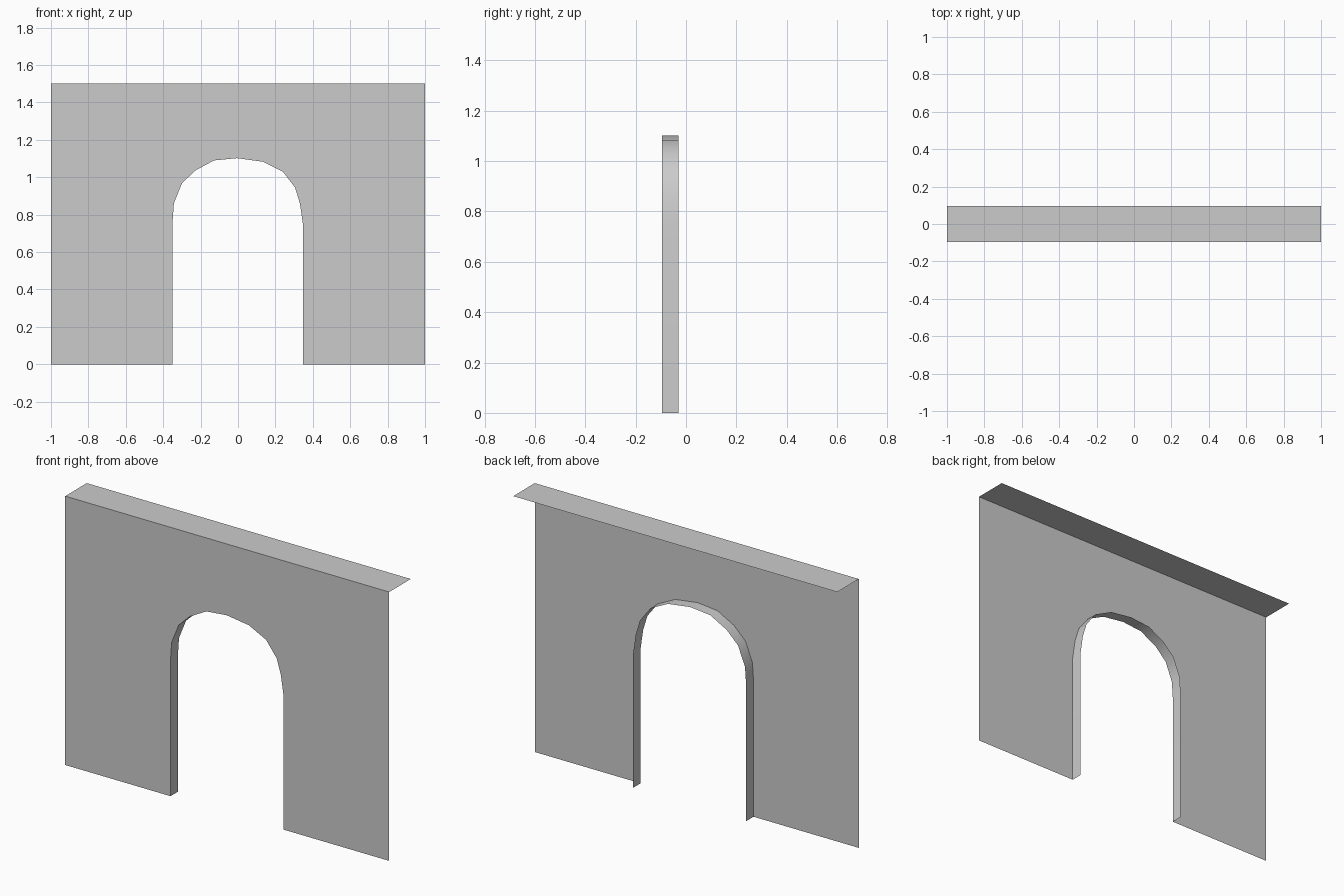
import bpy, bmesh

if "Cube" in bpy.data.objects:
    bpy.data.objects.remove(bpy.data.objects["Cube"])

FRONT, BACK, REVEAL = -0.095, 0.095, -0.03
HALF, HEIGHT = 1.0, 1.5

# Slightly irregular arch outline (x, z), left foot to right foot
ARCH = [(-0.35, 0), (-0.35, 0.76), (-0.343, 0.86), (-0.30, 0.967), (-0.23, 1.035),
        (-0.128, 1.09), (-0.005, 1.102), (0.133, 1.083), (0.24, 1.03),
        (0.305, 0.945), (0.331, 0.86), (0.347, 0.75), (0.347, 0)]


def make_object(name, bm):
    mesh = bpy.data.meshes.new(name)
    bm.to_mesh(mesh)
    bm.free()
    obj = bpy.data.objects.new(name, mesh)
    bpy.context.collection.objects.link(obj)
    return obj


def make_strip(name, side_a, side_b):
    bm = bmesh.new()
    a = [bm.verts.new(p) for p in side_a]
    b = [bm.verts.new(p) for p in side_b]
    for i in range(len(a) - 1):
        bm.faces.new((a[i], a[i + 1], b[i + 1], b[i]))
    return make_object(name, bm)


# Wall front, one sheet with the doorway cut out
outline = [(-HALF, 0)] + ARCH + [(HALF, 0), (HALF, HEIGHT), (-HALF, HEIGHT)]
bm = bmesh.new()
wall = bm.faces.new([bm.verts.new((x, FRONT, z)) for x, z in outline])
wall.normal_update()
if wall.normal.y > 0:
    wall.normal_flip()
bmesh.ops.triangulate(bm, faces=[wall])
make_object("wall_front", bm)

# Reveal lining the doorway
reveal = make_strip("arch_reveal", [(x, FRONT, z) for x, z in ARCH],
                    [(x, REVEAL, z) for x, z in ARCH])
bpy.context.view_layer.objects.active = reveal
reveal.select_set(True)
bpy.ops.object.shade_smooth_by_angle(angle=0.6)

# Flat cap along the top of the wall
make_strip("wall_top", [(-HALF, FRONT, HEIGHT), (HALF, FRONT, HEIGHT)],
           [(-HALF, BACK, HEIGHT), (HALF, BACK, HEIGHT)])
